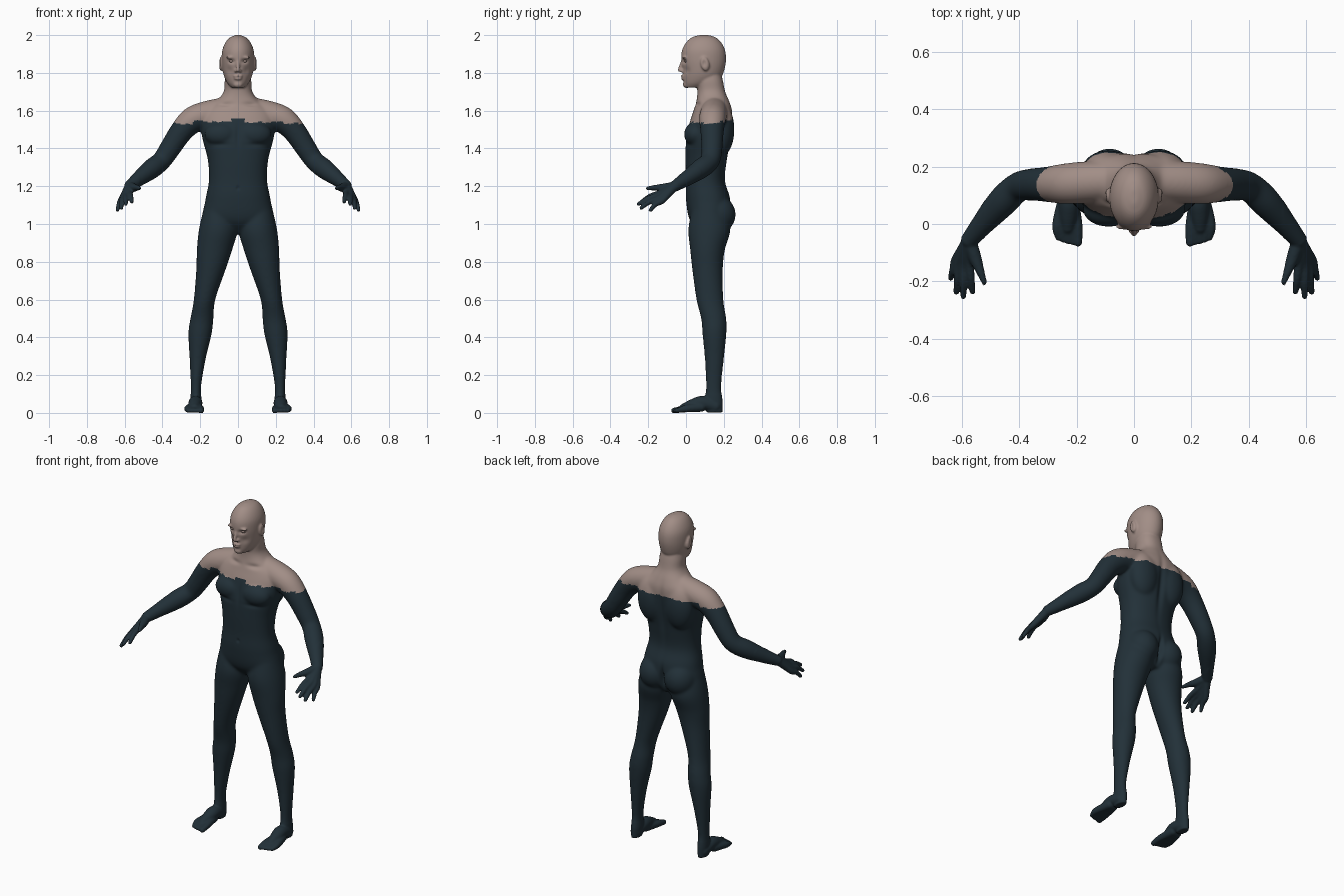
import bpy, bmesh, math, random
from mathutils import Vector, Matrix

cube = bpy.data.objects.get("Cube")
if cube:
    bpy.data.objects.remove(cube)

random.seed(4)
SIDES = (1, -1)
bm = bmesh.new()


def make_material(name, rgb):
    mat = bpy.data.materials.new(name)
    mat.use_nodes = True
    mat.diffuse_color = (*rgb, 1)
    mat.node_tree.nodes["Principled BSDF"].inputs["Base Color"].default_value = (*rgb, 1)
    return mat


def spline(rows, steps=6):
    """Smooth curve through rows of any width."""
    rows = [Vector(r) for r in rows]
    padded = [rows[0]] + rows + [rows[-1]]
    out = []
    for a, b, c, d in zip(padded, padded[1:], padded[2:], padded[3:]):
        for k in range(steps):
            t = k / steps
            out.append(b + (c - a) * t / 2 + (a * 2 - b * 5 + c * 4 - d) * t * t / 2
                       + (b * 3 - a - c * 3 + d) * t ** 3 / 2)
    return out + [rows[-1]]


def loft(rings):
    loops = [[bm.verts.new(p) for p in ring] for ring in rings]
    for low, high in zip(loops, loops[1:]):
        for i in range(len(low)):
            j = (i + 1) % len(low)
            bm.faces.new((low[i], low[j], high[j], high[i]))
    bm.faces.new(loops[0][::-1])
    bm.faces.new(loops[-1])


def column(rows, side=1, power=1.0, count=40):
    """Upright form from rows of z, x range and y range."""
    def bend(v):
        return math.copysign(abs(v) ** power, v)
    rings = []
    for z, x0, x1, y0, y1 in spline(rows):
        ring = []
        for i in range(count):
            a = math.tau * i / count
            ring.append((side * ((x0 + x1) / 2 + (x1 - x0) / 2 * bend(math.cos(a))),
                         (y0 + y1) / 2 + (y1 - y0) / 2 * bend(math.sin(a)), z))
        rings.append(ring)
    loft(rings)


def ball(center, radii, side=1, tilt=0.0):
    matrix = (Matrix.Translation((center[0] * side, center[1], center[2]))
              @ Matrix.Rotation(tilt, 4, 'X') @ Matrix.Diagonal((*radii, 1)))
    bmesh.ops.create_icosphere(bm, subdivisions=4, radius=1, matrix=matrix)


def tube(rows, side=1, count=20):
    """Round limb from rows of x, y, z and radius, with domed ends."""
    pts = spline(rows)
    rings = []
    for i, p in enumerate(pts):
        along = (pts[min(i + 1, len(pts) - 1)] - pts[max(i - 1, 0)]).to_3d()
        turn = along.to_track_quat('Z', 'Y')
        ring = []
        for k in range(count):
            a = math.tau * k / count
            q = p.to_3d() + turn @ Vector((math.cos(a), math.sin(a), 0)) * p[3]
            ring.append((q.x * side, q.y, q.z))
        rings.append(ring)
    loft(rings)
    for end in (rows[0], rows[-1]):
        ball(end[:3], (end[3],) * 3, side)


def wide(rows):
    return [(z, -w, w, y0, y1) for z, w, y0, y1 in rows]


# Torso and neck
column(wide([(.95, .06, .08, .19), (1.02, .18, .02, .23), (1.13, .172, 0, .235),
             (1.23, .154, 0, .207), (1.34, .16, -.003, .218), (1.45, .188, 0, .238),
             (1.54, .2, .02, .245), (1.6, .18, .04, .245), (1.65, .115, .055, .23),
             (1.7, .076, .06, .208), (1.76, .07, .055, .195), (1.82, .06, .06, .18)]), power=.88)

# Skull and jaw
column(wide([(2, .012, .07, .12), (1.987, .043, .03, .158), (1.96, .067, 0, .187),
             (1.92, .083, -.021, .207), (1.87, .086, -.025, .212), (1.82, .082, -.018, .204),
             (1.78, .073, -.015, .188), (1.745, .056, -.012, .15), (1.722, .034, -.005, .1)]))

# Nose, lips and chin
tube([(0, -.02, 1.86, .008), (0, -.028, 1.835, .009), (0, -.033, 1.816, .011)])
ball((0, -.016, 1.783), (.025, .012, .006))
ball((0, -.015, 1.77), (.021, .012, .007))
ball((0, .004, 1.738), (.026, .021, .018))

fingers = [  # knuckle and tip of each finger
    ((.573, -.14, 1.163), (.562, -.235, 1.118)), ((.593, -.147, 1.15), (.594, -.252, 1.106)),
    ((.61, -.142, 1.136), (.618, -.237, 1.085)), ((.621, -.127, 1.122), (.638, -.188, 1.074))]

for s in SIDES:
    # Brow, nostrils and ears
    ball((.036, -.008, 1.881), (.028, .013, .008), s)
    ball((.012, -.02, 1.81), (.009, .011, .008), s)
    ball((.09, .1, 1.848), (.011, .023, .037), s, .2)
    # Chest, shoulder blades and buttocks
    ball((.088, .05, 1.475), (.09, .06, .065), s)
    ball((.09, .19, 1.5), (.09, .066, .14), s)
    ball((.085, .165, 1.05), (.09, .098, .1), s)
    # Shoulder and arm
    tube([(.08, .15, 1.6, .07), (.17, .145, 1.577, .073), (.24, .14, 1.55, .071),
          (.3, .138, 1.49, .062), (.36, .137, 1.4, .056), (.405, .127, 1.335, .052),
          (.46, .075, 1.29, .053), (.53, -.005, 1.235, .039), (.572, -.055, 1.203, .03)], s)
    # Leg
    column([(1.07, .03, .185, .03, .21), (.97, .004, .207, .012, .235),
            (.865, .03, .218, .022, .206), (.76, .065, .221, .033, .195),
            (.6, .12, .234, .055, .198), (.5, .13, .252, .08, .213),
            (.42, .139, .263, .087, .214), (.28, .172, .256, .1, .2),
            (.14, .195, .25, .105, .187), (.06, .193, .252, .1, .194),
            (.002, .2, .248, .11, .193)], s)
    # Foot and toes
    tube([(.225, .155, .035, .032), (.225, .09, .053, .037), (.228, .035, .04, .033),
          (.23, -.01, .026, .024)], s)
    for k in range(5):
        x = .198 + .017 * k
        r = .015 if k == 0 else .011
        tube([(.215 + .007 * k, .08, .03, .024), (x, -.005, .022, .019),
              (x - .003, -.064 + .001 * k * k, .012, r)], s)
    # Palm and fingers
    wrist = Vector((.575, -.06, 1.2))
    for knuckle, tip in fingers:
        a, b = Vector(knuckle), Vector(tip)
        mid = a.lerp(b, .5) + Vector((0, -.004, .006))
        tube([(*wrist.lerp(a, .1), .024), (*wrist.lerp(a, .55), .02), (*a, .0165),
              (*mid, .0135), (*b, .0105)], s)
    tube([(.57, -.065, 1.2, .024), (.552, -.12, 1.192, .022), (.535, -.165, 1.192, .015),
          (.518, -.205, 1.188, .011)], s)

# Fuse the parts into one skin
bmesh.ops.recalc_face_normals(bm, faces=bm.faces)
mesh = bpy.data.meshes.new("body")
bm.to_mesh(mesh)
bm.free()
body = bpy.data.objects.new("body", mesh)
bpy.context.collection.objects.link(body)


def bake(obj):
    graph = bpy.context.evaluated_depsgraph_get()
    result = bpy.data.meshes.new_from_object(obj.evaluated_get(graph))
    obj.modifiers.clear()
    obj.data = result


fuse = body.modifiers.new("fuse", 'REMESH')
fuse.mode = 'VOXEL'
fuse.voxel_size = .0055
bake(body)

# Blend the large joins strongly and the fine parts lightly
group = body.vertex_groups.new(name="large_forms")
group.add([v.index for v in body.data.vertices
           if abs(v.co.x) < .52 and .1 < v.co.z < 1.71], 1, 'REPLACE')
for name, repeat in (("large_forms", 30), ("", 3)):
    soften = body.modifiers.new("soften", 'SMOOTH')
    soften.iterations = repeat
    soften.vertex_group = name
bake(body)

# Sculpted hollows: centre, size along each axis, push
strokes = [((.035, -.02, 1.862), (.017, .03, .011), (0, .013, 0)),
           ((.05, -.01, 1.81), (.02, .03, .02), (-.003, .005, 0)),
           ((0, -.03, 1.7765), (.02, .02, .003), (0, .005, 0)),
           ((.105, .096, 1.85), (.012, .01, .018), (-.008, 0, 0)),
           ((0, .25, 1.42), (.018, .05, .16), (0, -.014, 0)),
           ((0, .25, 1.04), (.012, .07, .06), (0, -.03, 0)),
           ((0, 0, 1.47), (.012, .04, .06), (0, .006, 0)),
           ((0, 0, 1.19), (.008, .03, .01), (0, .006, 0)),
           ((.1, -.01, 1.42), (.05, .05, .012), (0, .006, 0)),
           ((.07, .05, 1.635), (.04, .04, .012), (0, .008, -.004))]
for v in body.data.vertices:
    for c, size, push in strokes:
        d = sum(((p - q) / w) ** 2 for p, q, w in zip((abs(v.co.x), v.co.y, v.co.z), c, size))
        if d < 9:
            move = Vector(push) * math.exp(-d)
            move.x *= math.copysign(1, v.co.x)
            v.co += move
    v.co.z = min(max(v.co.z, 0), 2)

# Skin above a ragged neckline, suit below
skin = make_material("skin", (.36, .27, .24))
suit = make_material("dark_suit", (.016, .03, .04))
body.data.materials.clear()
body.data.materials.append(skin)
body.data.materials.append(suit)
ragged = [random.uniform(-.006, .006) for _ in range(90)]
for face in body.data.polygons:
    x, y, z = face.center
    edge = 1.537 + .08 * y + ragged[int((x + 1) / .024)]
    if abs(x) < .037 and y < .1:
        edge = 1.557
    elif abs(x) > .24:
        edge -= .012
    face.material_index = int(z < edge)
    face.use_smooth = True

# Eyes set in the sockets
for s, name in zip(SIDES, ("left_eye", "right_eye")):
    bpy.ops.mesh.primitive_uv_sphere_add(segments=24, ring_count=16, radius=.0125,
                                         location=(.034 * s, .003, 1.862))
    eye = bpy.context.object
    eye.name = name
    eye.scale = (1.2, 1, .6)
    eye.data.materials.append(skin)
    bpy.ops.object.shade_smooth_by_angle()
